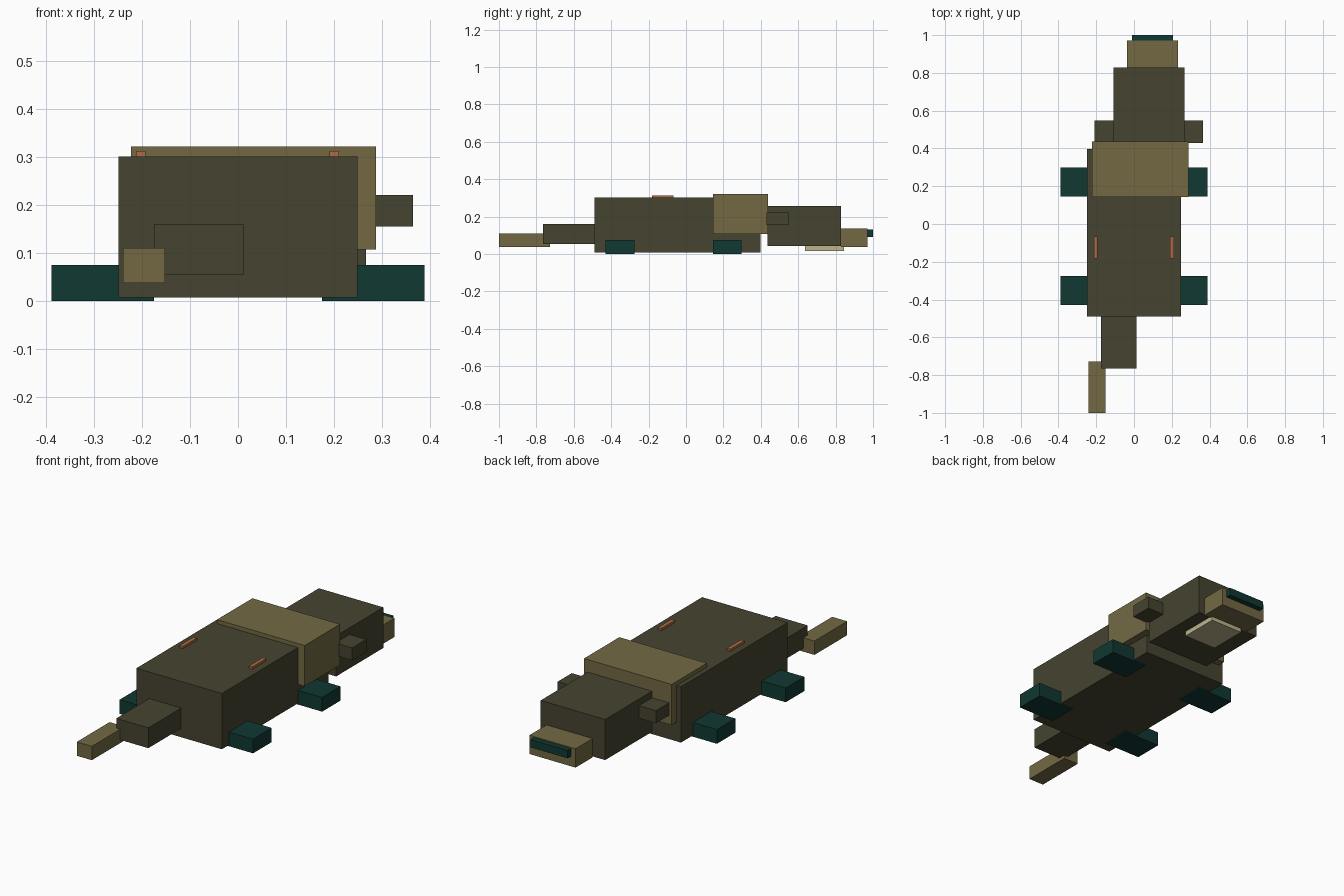
import bpy
import bmesh

if "Cube" in bpy.data.objects:
    bpy.data.objects.remove(bpy.data.objects["Cube"])


def material(name, rgb):
    """Flat material from 0-255 sRGB values."""
    m = bpy.data.materials.new(name)
    lin = [((c / 255 + 0.055) / 1.055) ** 2.4 if c > 10 else c / 255 / 12.92 for c in rgb]
    m.diffuse_color = (*lin, 1)
    m.use_nodes = True
    m.node_tree.nodes["Principled BSDF"].inputs["Base Color"].default_value = m.diffuse_color
    return m


OLIVE = material("dark olive", (70, 68, 48))
TAN = material("tan", (115, 105, 68))
TEAL = material("dark teal", (16, 56, 50))
ORANGE = material("copper orange", (172, 108, 68))
PALE = material("pale cream", (188, 180, 138))


def box(name, x, y, z, mat):
    """Box from (min, max) ranges on each axis."""
    bm = bmesh.new()
    bmesh.ops.create_cube(bm, size=1)
    for v in bm.verts:
        for i, (lo, hi) in enumerate((x, y, z)):
            v.co[i] = hi if v.co[i] > 0 else lo
    mesh = bpy.data.meshes.new(name)
    bm.to_mesh(mesh)
    bm.free()
    mesh.materials.append(mat)
    obj = bpy.data.objects.new(name, mesh)
    bpy.context.collection.objects.link(obj)
    return obj


# Torso and shoulder collar
box("body", (-0.249, 0.249), (-0.49, 0.398), (0.007, 0.301), OLIVE)
box("collar", (-0.223, 0.288), (0.144, 0.438), (0.107, 0.322), TAN)

# Head turned slightly to one side, with snout, nose and lower jaw
box("head", (-0.109, 0.267), (0.436, 0.829), (0.042, 0.256), OLIVE)
box("snout", (-0.036, 0.233), (0.829, 0.971), (0.037, 0.136), TAN)
box("nose", (-0.01, 0.207), (0.971, 1.0), (0.09, 0.131), TEAL)
box("jaw", (0.005, 0.195), (0.637, 0.845), (0.016, 0.042), PALE)

# Ears
box("ear_right", (0.264, 0.365), (0.43, 0.547), (0.155, 0.221), OLIVE)
box("ear_left", (-0.208, -0.107), (0.43, 0.547), (0.155, 0.221), OLIVE)

# Feet and back markings, mirrored left and right
for side, s in (("right", 1), ("left", -1)):
    xs = sorted((0.175 * s, 0.389 * s))
    box("front_foot_" + side, xs, (0.145, 0.298), (0, 0.075), TEAL)
    box("rear_foot_" + side, xs, (-0.43, -0.275), (0, 0.075), TEAL)
    cx = 0.201 if s > 0 else -0.203
    box("back_ridge_" + side, (cx - 0.01, cx + 0.01), (-0.182, -0.067), (0.292, 0.313), ORANGE)

# Two-piece tail
box("tail_base", (-0.175, 0.012), (-0.764, -0.485), (0.054, 0.161), OLIVE)
box("tail_tip", (-0.24, -0.152), (-1.0, -0.727), (0.037, 0.11), TAN)
